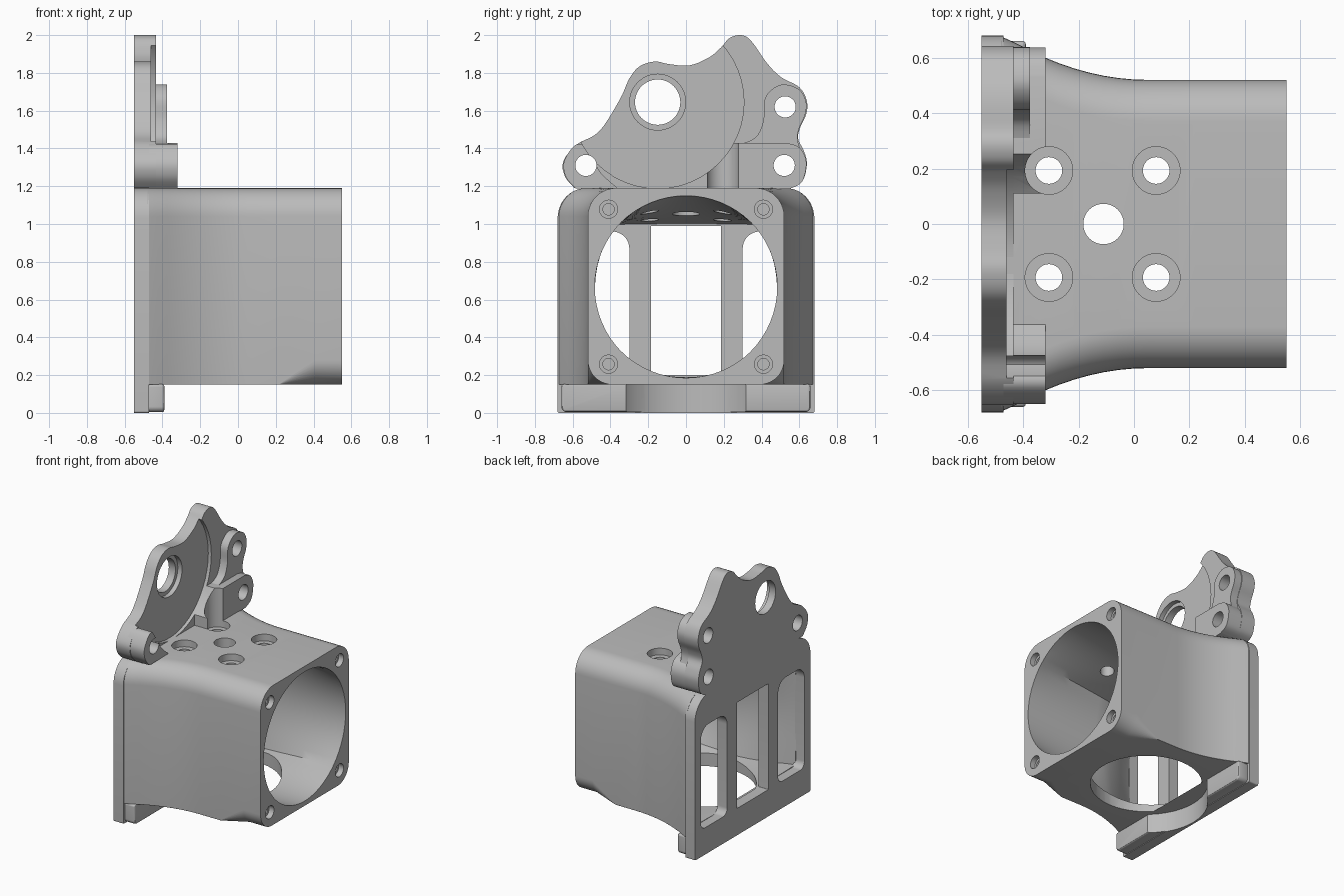
import bpy, bmesh, math
from mathutils import Vector

cube = bpy.data.objects.get("Cube")
if cube:
    bpy.data.objects.remove(cube, do_unlink=True)

grey = bpy.data.materials.new("plain_grey")
grey.use_nodes = True
grey.diffuse_color = (0.5, 0.5, 0.5, 1)
grey.node_tree.nodes["Principled BSDF"].inputs["Base Color"].default_value = (0.5, 0.5, 0.5, 1)


def loft(name, rings):
    """Closed skin through rings of equal point count."""
    bm = bmesh.new()
    loops = [[bm.verts.new(p) for p in ring] for ring in rings]
    n = len(loops[0])
    for a, b in zip(loops, loops[1:]):
        for i in range(n):
            j = (i + 1) % n
            bm.faces.new((a[i], a[j], b[j], b[i]))
    bm.faces.new(loops[0])
    bm.faces.new(loops[-1])
    bmesh.ops.recalc_face_normals(bm, faces=bm.faces)
    mesh = bpy.data.meshes.new(name)
    bm.to_mesh(mesh)
    bm.free()
    mesh.materials.append(grey)
    ob = bpy.data.objects.new(name, mesh)
    bpy.context.collection.objects.link(ob)
    return ob


def slab(name, outline, x0, x1):
    return loft(name, [[(x, y, z) for y, z in outline] for x in (x0, x1)])


def circle(cy, cz, r, n=48):
    return [(cy + r * math.cos(math.tau * i / n), cz + r * math.sin(math.tau * i / n)) for i in range(n)]


cutters = []


def cut_x(y, z, r, x0, x1):
    cutters.append(slab("cutter", circle(y, z, r), x0, x1))
    return cutters[-1]


def cut_z(x, y, r, z0, z1):
    cutters.append(loft("cutter", [[(u, v, z) for u, v in circle(x, y, r)] for z in (z0, z1)]))
    return cutters[-1]


def carve(ob, tools):
    bpy.context.view_layer.objects.active = ob
    for tool in tools:
        tool.hide_render = True
        mod = ob.modifiers.new("cut", "BOOLEAN")
        mod.operation = "DIFFERENCE"
        mod.solver = "EXACT"
        mod.object = tool
        bpy.ops.object.modifier_apply(modifier=mod.name)


def rounded(hw, z0, z1, r_top, r_low, n=10):
    """Box outline centred on y = 0 with rounded corners."""
    pts = []
    corners = ((1, z1, r_top, 0), (-1, z1, r_top, 1), (-1, z0, r_low, 2), (1, z0, r_low, 3))
    for side, z, r, quarter in corners:
        cz = z - r if z == z1 else z + r
        for i in range(n + 1):
            a = math.pi / 2 * (quarter + i / n)
            pts.append((side * (hw - r) + r * math.cos(a), cz + r * math.sin(a)))
    return pts


def smooth_path(pts, steps=5):
    """Open Catmull-Rom curve through the points."""
    p = [Vector(q) for q in [pts[0]] + pts + [pts[-1]]]
    out = []
    for a, b, c, d in zip(p, p[1:], p[2:], p[3:]):
        for i in range(steps):
            t = i / steps
            out.append(tuple(0.5 * (2 * b + (c - a) * t + (2 * a - 5 * b + 4 * c - d) * t * t
                                    + (3 * b - a - 3 * c + d) * t ** 3)))
    return out + [pts[-1]]


# duct body: square at the fan end, flaring towards the mounting plate
def half_width(x):
    return min(0.677, 0.52 + 0.585 * max(0, 0.05 - x) ** 2)


stations = [0.55, 0.41, 0.22, 0.05] + [0.05 - 0.053 * i for i in range(1, 11)]
rings = []
for x in stations:
    low = max(0.003, min(0.13, 0.13 * (x - 0.22) / 0.19))
    rings.append([(x, y, z) for y, z in rounded(half_width(x), 0.15, 1.19, 0.15, low)])
body = loft("duct_body", rings)

# air passage: round at the fan, nearly rectangular at the plate
rings = []
for i in range(15):
    x = 0.56 - 1.06 * i / 14
    t = i / 14
    hw = max(0.483, half_width(x) - 0.055)
    ring = []
    for k in range(64):
        c, s = math.cos(math.tau * k / 64), math.sin(math.tau * k / 64)
        m = 1 + (1 / max(abs(c), abs(s)) - 1) * t * 0.95
        ring.append((x, hw * c * m, 0.668 - 0.07 * t + (0.483 - 0.083 * t) * s * m))
    rings.append(ring)
passage = loft("cutter", rings)
cutters.append(passage)

tools = [passage, cut_z(-0.11, 0, 0.386, 0, 0.45), cut_z(-0.11, 0, 0.073, 0.8, 1.3)]
bolt_heads = []
for y in (-0.193, 0.193):
    for x in (-0.307, 0.08):
        bolt_heads.append(cut_z(x, y, 0.086, 1.14, 1.5))
        tools.append(cut_z(x, y, 0.048, 0.8, 1.3))
for y in (-0.41, 0.41):
    for z in (0.258, 1.078):
        tools += [cut_x(y, z, 0.048, 0.51, 0.6), cut_x(y, z, 0.03, 0.3, 0.6)]
carve(body, tools + bolt_heads)

# mounting plate with three windows
plate = slab("mounting_plate", rounded(0.68, 0, 1.19, 0.16, 0.01), -0.55, -0.47)
windows = [slab("cutter", rounded(0.185, 0.2, 0.99, 0.004, 0.004), -0.6, -0.4)]
for side in (-1, 1):
    shape = [(y + side * 0.455, z) for y, z in rounded(0.155, 0.2, 0.96, 0.09, 0.05)]
    windows.append(slab("cutter", shape, -0.6, -0.4))
cutters += windows
foot_cut = cut_z(-0.11, 0, 0.425, -0.1, 0.15)
carve(plate, windows + [foot_cut])

# rounded foot along the lower edge, hollowed in the middle
foot = slab("foot_flange", rounded(0.66, 0.004, 0.152, 0.015, 0.03), -0.48, -0.39)
bpy.context.view_layer.objects.active = foot
bevel = foot.modifiers.new("bevel", "BEVEL")
bevel.width = 0.012
bevel.segments = 3
bevel.limit_method = "ANGLE"
bpy.ops.object.modifier_apply(modifier="bevel")
carve(foot, [foot_cut])

# upper bracket and its raised lugs
bracket = slab("upper_bracket", smooth_path([
    (-0.59, 1.19), (-0.64, 1.25), (-0.65, 1.33), (-0.58, 1.42), (-0.46, 1.49), (-0.35, 1.66),
    (-0.30, 1.77), (-0.245, 1.835), (-0.165, 1.86), (-0.087, 1.846), (0.02, 1.84), (0.124, 1.883),
    (0.187, 1.936), (0.23, 1.984), (0.293, 2.0), (0.346, 1.968), (0.43, 1.85), (0.504, 1.777),
    (0.6, 1.724), (0.64, 1.65), (0.636, 1.58), (0.604, 1.51), (0.594, 1.45), (0.625, 1.385),
    (0.64, 1.315), (0.615, 1.225), (0.546, 1.185)]), -0.55, -0.435)
upper_lug = slab("upper_lug", smooth_path([
    (0.28, 1.42), (0.37, 1.46), (0.41, 1.55), (0.42, 1.67), (0.5, 1.737), (0.595, 1.715),
    (0.635, 1.65), (0.631, 1.58), (0.6, 1.51), (0.59, 1.45), (0.61, 1.38)]), -0.45, -0.375)
lower_lug = slab("lower_lug", [(0.11, 1.185), (0.11, 1.43)] + smooth_path([
    (0.53, 1.43), (0.6, 1.405), (0.637, 1.33), (0.615, 1.225), (0.546, 1.185)]), -0.45, -0.32)
side_lug = slab("side_lug", smooth_path([
    (-0.585, 1.188), (-0.636, 1.25), (-0.646, 1.33), (-0.59, 1.415), (-0.535, 1.415),
    (-0.5, 1.36), (-0.45, 1.27), (-0.36, 1.188)]), -0.47, -0.32)

recess = cut_x(-0.15, 1.645, 0.457, -0.46, 0)
lug_holes = [cut_x(y, z, 0.056, -0.7, 0) for y, z in ((0.525, 1.62), (0.52, 1.31), (-0.53, 1.31))]
main_hole = [cut_x(-0.15, 1.645, 0.12, -0.7, 0), cut_x(-0.15, 1.645, 0.148, -0.495, 0)]
carve(bracket, [recess] + lug_holes + main_hole)
carve(upper_lug, [recess, lug_holes[0]])
carve(lower_lug, [recess, lug_holes[1]] + bolt_heads)
carve(side_lug, [recess, lug_holes[2]])

# tidy up and shade
for tool in cutters:
    bpy.data.objects.remove(tool, do_unlink=True)
for ob in (body, plate, foot, bracket, upper_lug, lower_lug, side_lug):
    bpy.ops.object.select_all(action="DESELECT")
    ob.select_set(True)
    bpy.context.view_layer.objects.active = ob
    bpy.ops.object.shade_smooth_by_angle(angle=math.radians(30))
